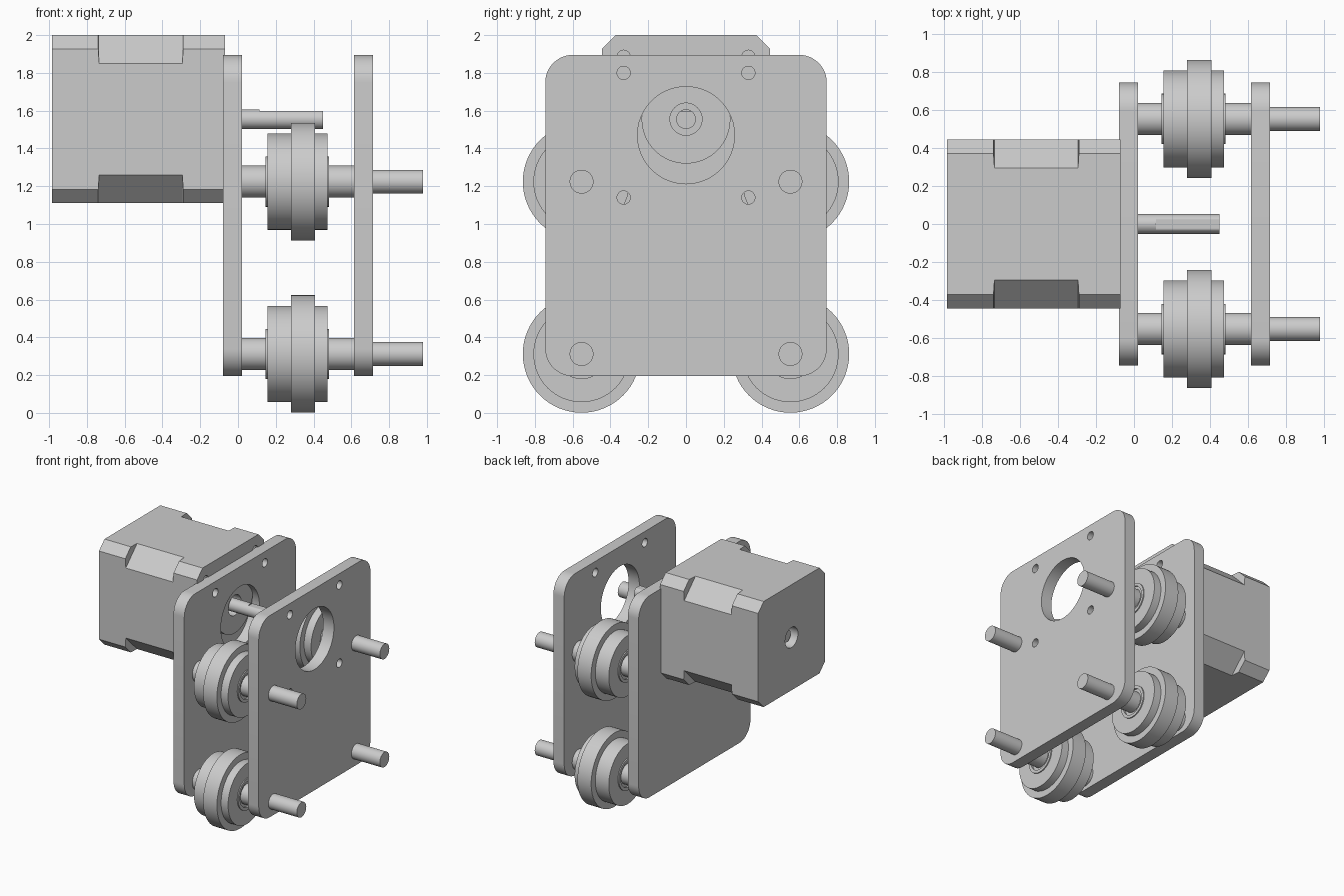
import bpy, bmesh, math
from mathutils import Matrix, Vector

cube = bpy.data.objects.get("Cube")
if cube:
    bpy.data.objects.remove(cube, do_unlink=True)

grey = bpy.data.materials.new("plain grey")
grey.use_nodes = True
grey.diffuse_color = (0.6, 0.6, 0.6, 1)
grey.node_tree.nodes["Principled BSDF"].inputs["Base Color"].default_value = (0.6, 0.6, 0.6, 1)


def finish(name, bm):
    bmesh.ops.recalc_face_normals(bm, faces=bm.faces)
    mesh = bpy.data.meshes.new(name)
    bm.to_mesh(mesh)
    bm.free()
    mesh.materials.append(grey)
    ob = bpy.data.objects.new(name, mesh)
    bpy.context.collection.objects.link(ob)
    return ob


def smooth(ob):
    bpy.ops.object.select_all(action='DESELECT')
    ob.select_set(True)
    bpy.context.view_layer.objects.active = ob
    bpy.ops.object.shade_smooth_by_angle(angle=math.radians(30))


def loft(name, sections):
    """Skin matching rings of points and cap both ends."""
    bm = bmesh.new()
    rings = [[bm.verts.new(p) for p in s] for s in sections]
    n = len(rings[0])
    for a, b in zip(rings, rings[1:]):
        for i in range(n):
            j = (i + 1) % n
            bm.faces.new((a[i], a[j], b[j], b[i]))
    bm.faces.new(rings[0])
    bm.faces.new(rings[-1])
    return finish(name, bm)


def circle(x, r, y, z, n=64):
    return [(x, y + r * math.cos(2 * math.pi * i / n), z + r * math.sin(2 * math.pi * i / n))
            for i in range(n)]


def lathe(name, profile, y, z):
    """Turned part along x from (x, radius) pairs."""
    ob = loft(name, [circle(x, r, y, z) for x, r in profile])
    smooth(ob)
    return ob


def drill(ob, holes):
    """Cut round holes given as (x0, x1, radius, y, z)."""
    bm = bmesh.new()
    for x0, x1, r, y, z in holes:
        m = Matrix.Translation(((x0 + x1) / 2, y, z)) @ Matrix.Rotation(math.pi / 2, 4, 'Y')
        bmesh.ops.create_cone(bm, cap_ends=True, segments=48, radius1=r, radius2=r,
                              depth=x1 - x0, matrix=m)
    cutter = finish("hole_cutter", bm)
    cutter.hide_render = True
    mod = ob.modifiers.new("holes", 'BOOLEAN')
    mod.operation, mod.solver, mod.object = 'DIFFERENCE', 'EXACT', cutter
    bpy.context.view_layer.objects.active = ob
    bpy.ops.object.modifier_apply(modifier=mod.name)
    bpy.data.objects.remove(cutter, do_unlink=True)
    smooth(ob)


def corners(cy, cz, pitch):
    return [(cy + sy * pitch, cz + sz * pitch) for sy in (-1, 1) for sz in (-1, 1)]


# Side plates with rounded corners, a large bore and four screw holes
def plate(name, x0, x1):
    hy, z0, z1, rad = 0.745, 0.195, 1.895, 0.145
    outline = []
    for k, (y, z) in enumerate([(hy - rad, z1 - rad), (rad - hy, z1 - rad),
                                (rad - hy, z0 + rad), (hy - rad, z0 + rad)]):
        for i in range(13):
            a = math.pi / 2 * (k + i / 12)
            outline.append((y + rad * math.cos(a), z + rad * math.sin(a)))
    ob = loft(name, [[(x, y, z) for y, z in outline] for x in (x0, x1)])
    holes = [(x0 - 0.1, x1 + 0.1, 0.035, y, z) for y, z in corners(0, 1.47, 0.33)]
    drill(ob, holes + [(x0 - 0.1, x1 + 0.1, 0.257, 0, 1.47)])


plate("inner_plate", -0.08, 0.02)
plate("outer_plate", 0.615, 0.715)

# Motor body: square block whose corner chamfers deepen in the middle
MZ, H = 1.555, 0.445


def octagon(x, c):
    d = H - c
    pts = [(H, d), (d, H), (-d, H), (-H, d), (-H, -d), (-d, -H), (d, -H), (H, -d)]
    return [(x, y, MZ + z) for y, z in pts]


motor = loft("motor_body", [octagon(x, c) for x, c in (
    (-0.985, 0.073), (-0.74, 0.073), (-0.735, 0.15),
    (-0.295, 0.15), (-0.29, 0.073), (-0.07, 0.073))])
drill(motor, [(-0.2, 0.1, 0.035, y, z) for y, z in corners(0, MZ, 0.33)]
      + [(-0.2, 0.1, 0.085, 0, MZ), (-1.1, -0.88, 0.085, 0, MZ)])

# Raised round boss on the motor face
boss = lathe("motor_boss", [(-0.08, 0.235), (-0.03, 0.235)], 0, MZ)
drill(boss, [(-0.2, 0.1, 0.085, 0, MZ)])

# Motor shaft: round at the root, flat on top toward the tip
R = 0.052
flat = [[(x, y, min(z, MZ + 0.044)) for x, y, z in circle(px, R, 0, MZ)] for px in (0.115, 0.45)]
smooth(loft("motor_shaft", [circle(-0.25, R, 0, MZ), circle(0.115, R, 0, MZ)] + flat))
lathe("motor_rear_shaft", [(-0.94, R), (-0.85, R)], 0, MZ)

# Four flanged wheels on axles with bearings and spacers
for side, y in (("front", -0.553), ("back", 0.553)):
    for level, z in (("lower", 0.312), ("upper", 1.224)):
        tag = f"{side}_{level}_"
        lathe(tag + "axle", [(0.0, 0.063), (0.98, 0.063)], y, z)
        lathe(tag + "inner_spacer", [(0.01, 0.085), (0.16, 0.085)], y, z)
        lathe(tag + "outer_spacer", [(0.47, 0.085), (0.62, 0.085)], y, z)
        lathe(tag + "wheel", [(0.165, 0.11), (0.155, 0.11), (0.155, 0.255), (0.28, 0.255),
                              (0.28, 0.311), (0.408, 0.311), (0.408, 0.255),
                              (0.473, 0.255), (0.473, 0.11), (0.463, 0.11)], y, z)
        for end, x0, x1 in (("inner", 0.146, 0.16), ("outer", 0.468, 0.482)):
            ring = lathe(tag + end + "_bearing", [(x0, 0.133), (x1, 0.133)], y, z)
            drill(ring, [(x0 - 0.1, x1 + 0.1, 0.108, y, z)])
